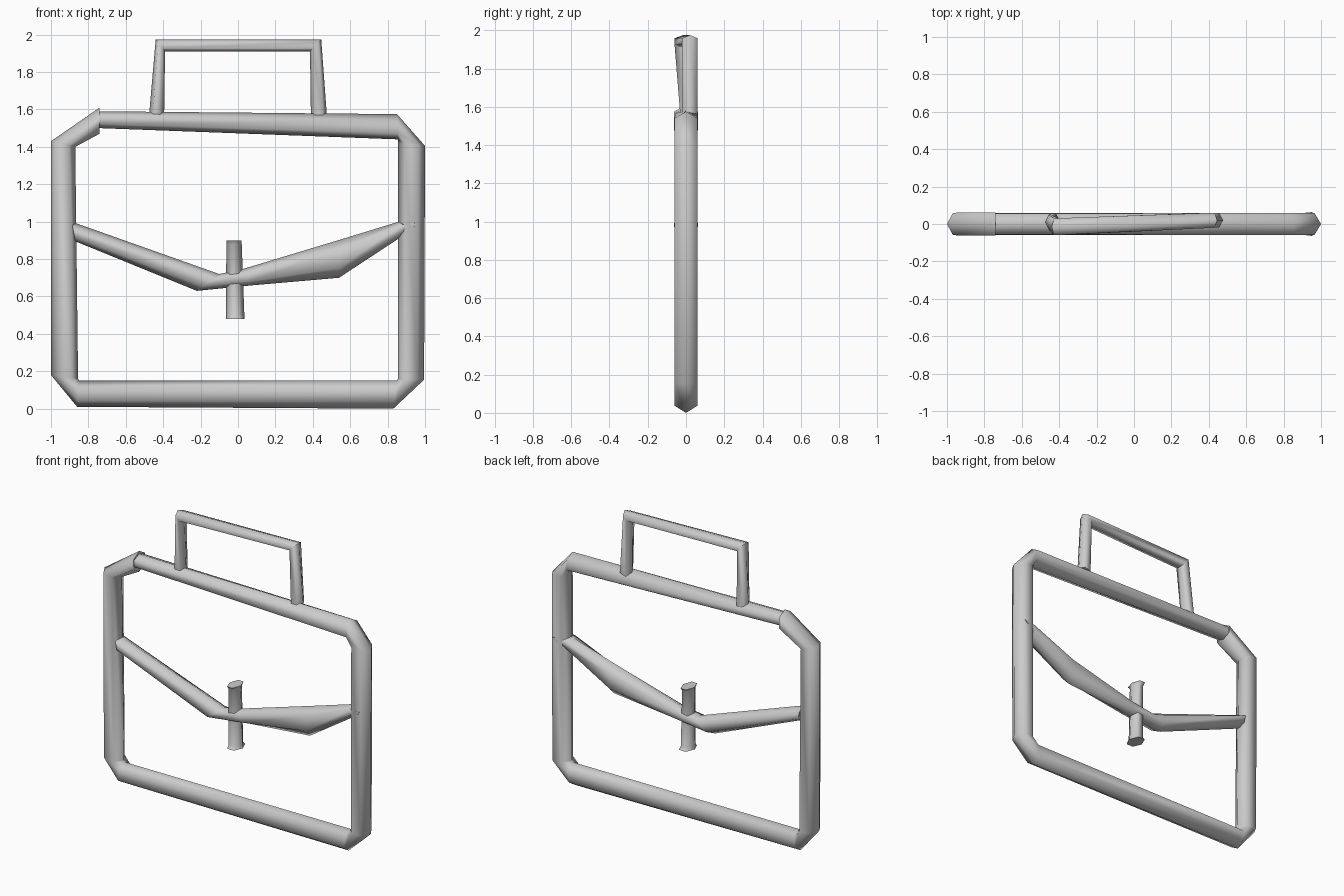
import bpy, bmesh
from mathutils import Vector

grey = bpy.data.materials.new("plain_grey")
grey.diffuse_color = (0.6, 0.6, 0.6, 1)


def tube(name, rings):
    """Six-sided tube; each ring is (outer x, outer z, inner x, inner z, half depth, centre y)."""
    bm = bmesh.new()
    loops = []
    for ox, oz, ix, iz, d, cy in rings:
        a, b = Vector((ox, cy, oz)), Vector((ix, cy, iz))
        side = Vector((0, d, 0))
        p, q = a.lerp(b, 0.25), a.lerp(b, 0.75)
        loops.append([bm.verts.new(v) for v in (a, p + side, q + side, b, q - side, p - side)])
    for r, s in zip(loops, loops[1:]):
        for i in range(6):
            j = (i + 1) % 6
            bm.faces.new((r[i], r[j], s[j], s[i])).smooth = True
    # flat end caps
    bm.faces.new(loops[0])
    bm.faces.new(loops[-1][::-1])
    bmesh.ops.recalc_face_normals(bm, faces=bm.faces)
    mesh = bpy.data.meshes.new(name)
    bm.to_mesh(mesh)
    bm.free()
    mesh.materials.append(grey)
    ob = bpy.data.objects.new(name, mesh)
    bpy.context.collection.objects.link(ob)
    bpy.context.view_layer.objects.active = ob
    ob.select_set(True)
    bpy.ops.object.shade_smooth_by_angle(angle=1.25)
    ob.select_set(False)


# case outline, from its thin top-left start round to the overlapping end
tube("case_frame", [
    (-0.74, 1.59, -0.74, 1.50, 0.055, 0),
    (0.85, 1.575, 0.855, 1.44, 0.06, 0),
    (1.00, 1.405, 0.855, 1.42, 0.06, 0),
    (0.995, 0.155, 0.855, 0.16, 0.06, 0),
    (0.83, 0.00, 0.85, 0.15, 0.06, 0),
    (-0.86, 0.01, -0.85, 0.15, 0.06, 0),
    (-1.00, 0.18, -0.855, 0.16, 0.06, 0),
    (-1.00, 1.43, -0.87, 1.40, 0.06, 0),
    (-0.74, 1.61, -0.74, 1.47, 0.062, 0),
])

# carrying handle, leaning slightly from front to back
tube("handle", [
    (-0.475, 1.575, -0.395, 1.55, 0.04, 0.01),
    (-0.44, 1.975, -0.39, 1.91, 0.045, -0.015),
    (0.445, 1.975, 0.385, 1.91, 0.04, 0.02),
    (0.475, 1.57, 0.39, 1.54, 0.04, 0.02),
])

# sagging flap edge, its tip poking through the right side
tube("flap_edge", [
    (-0.89, 1.00, -0.87, 0.895, 0.05, 0),
    (-0.10, 0.72, -0.22, 0.63, 0.055, 0),
    (0.02, 0.745, 0.08, 0.66, 0.05, 0),
    (0.55, 0.905, 0.54, 0.70, 0.05, 0),
    (0.86, 1.00, 0.89, 0.93, 0.055, 0),
    (0.96, 1.00, 0.94, 0.97, 0.063, 0),
])

# clasp with flared ends
tube("clasp", [
    (-0.062, 0.90, 0.02, 0.90, 0.06, 0),
    (-0.062, 0.88, 0.02, 0.88, 0.042, 0),
    (-0.065, 0.50, 0.034, 0.50, 0.042, 0),
    (-0.065, 0.48, 0.036, 0.48, 0.06, 0),
])
